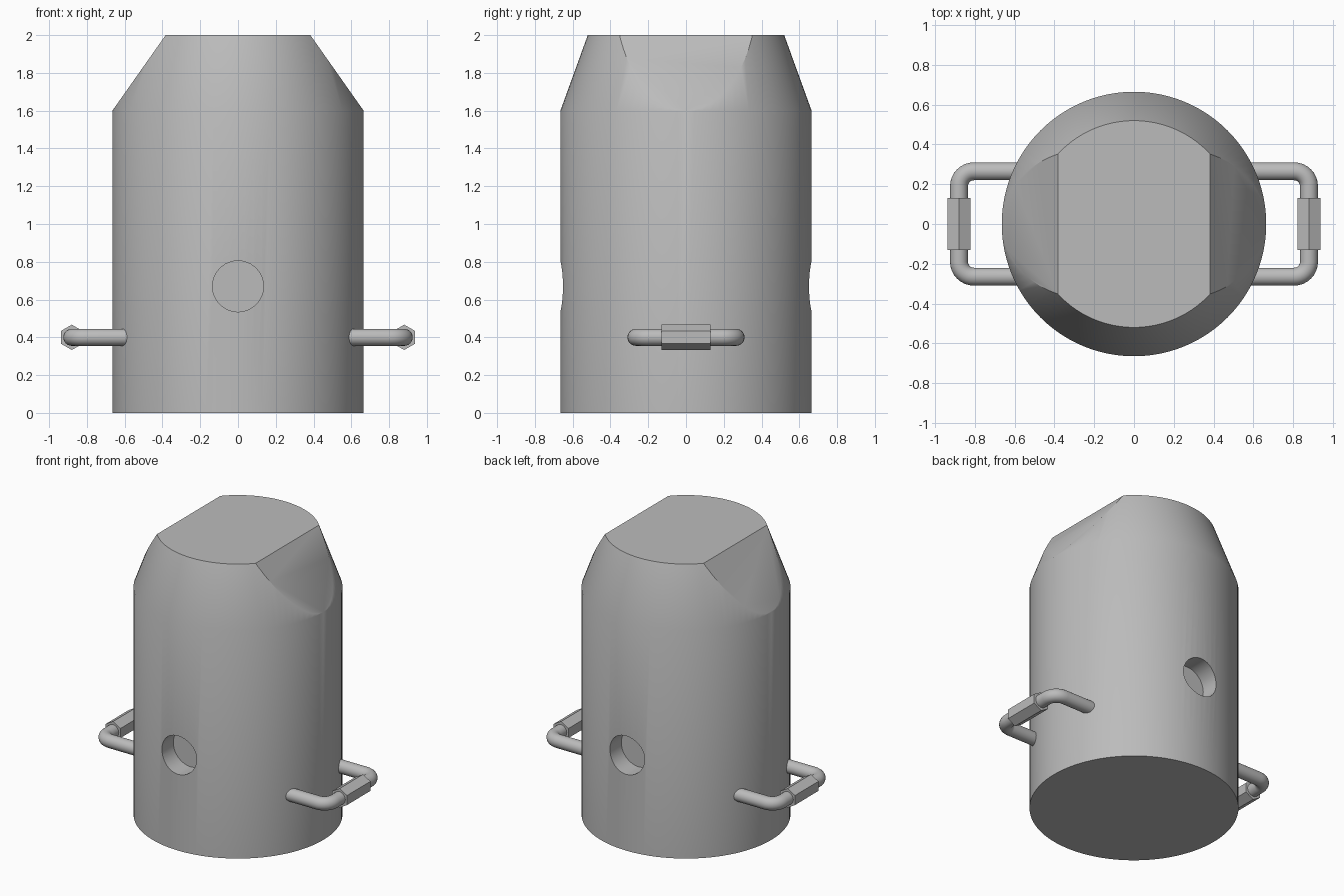
import bpy, bmesh, math
from mathutils import Vector, Matrix

cube = bpy.data.objects.get("Cube")
if cube:
    bpy.data.objects.remove(cube, do_unlink=True)

# Single flat grey
grey = bpy.data.materials.new("plain grey")
grey.use_nodes = True
colour = (0.5, 0.5, 0.5, 1)
grey.diffuse_color = colour
grey.node_tree.nodes["Principled BSDF"].inputs["Base Color"].default_value = colour

RADIUS, SHOULDER, HEIGHT = 0.665, 1.6, 2.0
TOP_RADIUS, FLAT_X = 0.52, 0.383


def finish(name, bm):
    bmesh.ops.recalc_face_normals(bm, faces=bm.faces)
    mesh = bpy.data.meshes.new(name)
    bm.to_mesh(mesh)
    bm.free()
    mesh.materials.append(grey)
    obj = bpy.data.objects.new(name, mesh)
    bpy.context.collection.objects.link(obj)
    return obj


def select_only(obj):
    bpy.ops.object.select_all(action='DESELECT')
    obj.select_set(True)
    bpy.context.view_layer.objects.active = obj


def smooth(obj):
    select_only(obj)
    bpy.ops.object.shade_smooth_by_angle(angle=math.radians(30))


def prism(name, radius, length, sides, centre):
    """Prism lying along y, with a corner pointing up."""
    bm = bmesh.new()
    bmesh.ops.create_cone(bm, cap_ends=True, segments=sides, radius1=radius,
                          radius2=radius, depth=length,
                          matrix=Matrix.Translation(centre) @ Matrix.Rotation(math.pi / 2, 4, 'X'))
    return finish(name, bm)


# Body: stacked rings for the barrel and its tapered top
bm = bmesh.new()
N = 96
rings = []
for r, z in ((RADIUS, 0), (RADIUS, SHOULDER), (TOP_RADIUS, HEIGHT)):
    rings.append([bm.verts.new((r * math.cos(math.tau * i / N),
                                r * math.sin(math.tau * i / N), z)) for i in range(N)])
for low, high in zip(rings, rings[1:]):
    for i in range(N):
        j = (i + 1) % N
        bm.faces.new((low[i], low[j], high[j], high[i]))
bm.faces.new(rings[0])
bm.faces.new(rings[-1])

# Slanted flats sliced off both sides of the top
for side in (1, -1):
    normal = Vector((side * (HEIGHT - SHOULDER), 0, RADIUS - FLAT_X))
    cut = bmesh.ops.bisect_plane(bm, geom=bm.verts[:] + bm.edges[:] + bm.faces[:],
                                 plane_co=(side * FLAT_X, 0, HEIGHT), plane_no=normal,
                                 clear_outer=True)
    edges = [e for e in cut['geom_cut'] if isinstance(e, bmesh.types.BMEdge)]
    bmesh.ops.holes_fill(bm, edges=edges)
body = finish("body", bm)

# Blind round holes in the front and back
for side in (1, -1):
    cutter = prism("hole_cutter", 0.135, 0.4, 48, (0, side * (RADIUS + 0.06), 0.67))
    cutter.hide_render = True
    mod = body.modifiers.new("hole", 'BOOLEAN')
    mod.operation = 'DIFFERENCE'
    mod.solver = 'EXACT'
    mod.object = cutter
    select_only(body)
    bpy.ops.object.modifier_apply(modifier=mod.name)
    bpy.data.objects.remove(cutter, do_unlink=True)
smooth(body)

# Handles: bent round rod with a hexagonal sleeve
HANDLE_X, HANDLE_Y, HANDLE_Z, BEND, ROD = 0.88, 0.265, 0.4, 0.075, 0.045
for side, label in ((1, "left"), (-1, "right")):
    path = [(0.55, -HANDLE_Y)]
    for k in range(9):
        a = -math.pi / 2 + k * math.pi / 16
        path.append((HANDLE_X - BEND + BEND * math.cos(a),
                     -HANDLE_Y + BEND + BEND * math.sin(a)))
    path += [(x, -y) for x, y in reversed(path)]
    bm = bmesh.new()
    loops = []
    for i, (x, y) in enumerate(path):
        ax, ay = path[max(i - 1, 0)]
        bx, by = path[min(i + 1, len(path) - 1)]
        out = Vector((by - ay, ax - bx, 0)).normalized()
        loops.append([bm.verts.new((side * (x + out.x * ROD * math.cos(t)),
                                    y + out.y * ROD * math.cos(t),
                                    HANDLE_Z + ROD * math.sin(t)))
                      for t in (math.tau * s / 24 for s in range(24))])
    for a, b in zip(loops, loops[1:]):
        for s in range(24):
            n = (s + 1) % 24
            bm.faces.new((a[s], a[n], b[n], b[s]))
    bm.faces.new(loops[0])
    bm.faces.new(loops[-1])
    smooth(finish(label + "_handle_rod", bm))
    prism(label + "_handle_sleeve", 0.067, 0.26, 6, (side * HANDLE_X, 0, HANDLE_Z))
